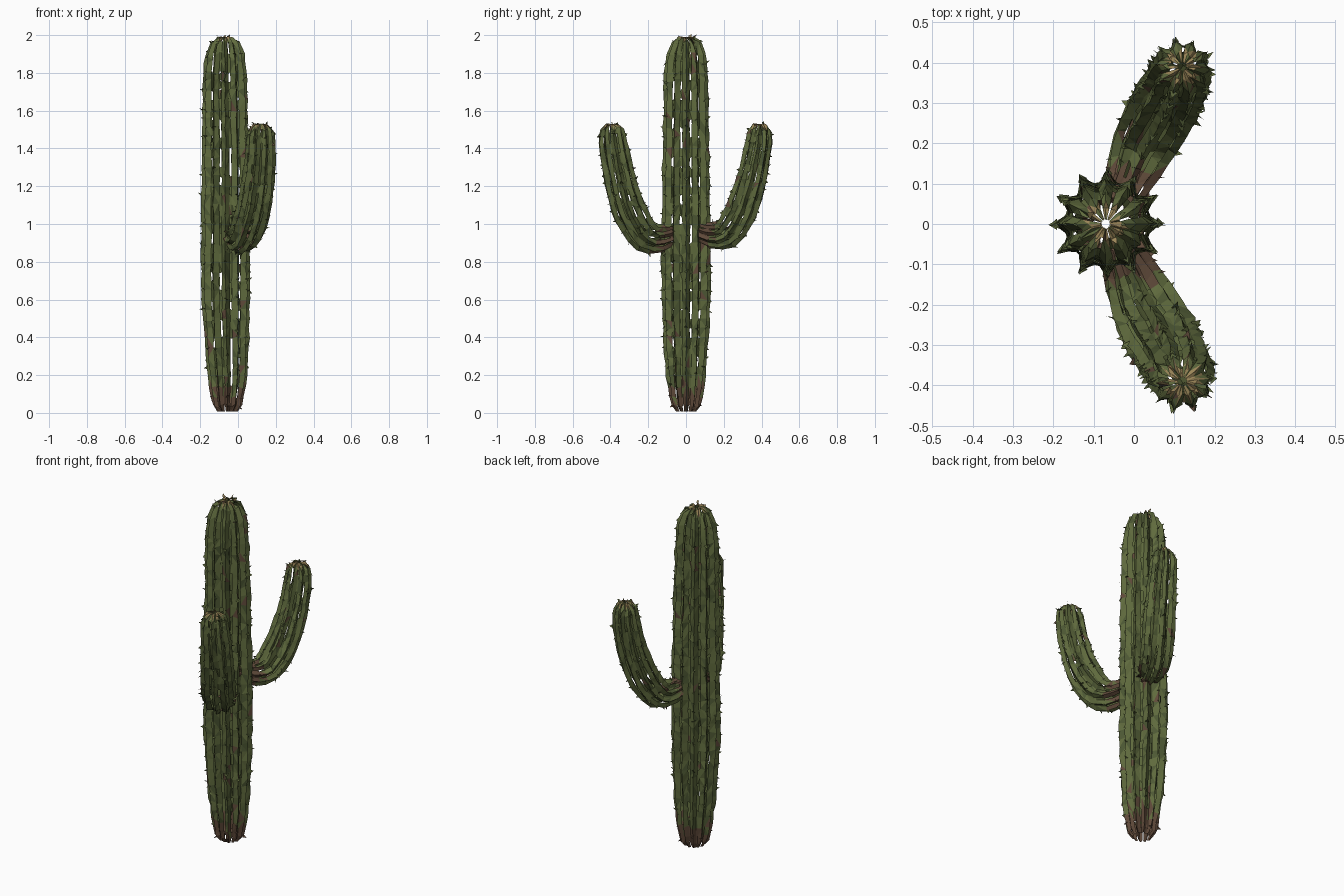
import bpy, bmesh, math, random
from mathutils import Vector

if "Cube" in bpy.data.objects:
    bpy.data.objects.remove(bpy.data.objects["Cube"])

random.seed(7)


def material(name, rgb):
    m = bpy.data.materials.new(name)
    m.diffuse_color = (*rgb, 1)
    m.use_nodes = True
    m.node_tree.nodes["Principled BSDF"].inputs["Base Color"].default_value = m.diffuse_color
    return m


MATS = [material("cactus green", (0.115, 0.145, 0.047)),
        material("dark green", (0.075, 0.098, 0.034)),
        material("woody brown", (0.115, 0.068, 0.042)),
        material("dry tan", (0.33, 0.24, 0.10))]
GREEN, DARK, BROWN, TAN = range(4)


def smooth_path(pts, step):
    """Catmull-Rom through (x, y, z, radius) points at roughly even steps."""
    pts = [Vector(p) for p in pts]
    ext = [2 * pts[0] - pts[1]] + pts + [2 * pts[-1] - pts[-2]]
    out = []
    for a, b, c, d in zip(ext, ext[1:], ext[2:], ext[3:]):
        n = max(1, round((c - b).length / step))
        for i in range(n):
            t = i / n
            out.append(0.5 * (2 * b + (c - a) * t + (2 * a - 5 * b + 4 * c - d) * t * t
                              + (3 * b - a - 3 * c + d) * t ** 3))
    return out + [pts[-1]]


def ribbed_stem(name, pts, ribs, step, is_trunk):
    path = smooth_path(pts, step)
    centers = [Vector(p[:3]) for p in path]
    n = len(path)
    tip = centers[-1]
    bm = bmesh.new()

    def face(verts):
        f = bm.faces.new(verts)
        c = f.calc_center_median()
        roll = random.random()
        f.material_index = DARK if roll < 0.25 else GREEN
        if (c - tip).length < 0.05 and roll < 0.75:
            f.material_index = TAN
        elif is_trunk and c.z < 0.06 + 0.14 * random.random():
            f.material_index = BROWN
        elif not is_trunk and abs(c.y) < 0.11 + 0.05 * random.random():
            f.material_index = BROWN
        elif roll > 0.985:
            f.material_index = BROWN
        return f

    # one ring per path sample: valley edge, ridge, valley edge for each rib
    tangent = (centers[1] - centers[0]).normalized()
    side = tangent.orthogonal().normalized()
    if is_trunk:
        side = Vector((1, 0, 0))
    rings, spikes = [], []
    for i, c in enumerate(centers):
        new = (centers[min(i + 1, n - 1)] - centers[max(i - 1, 0)]).normalized()
        side = tangent.rotation_difference(new) @ side
        tangent = new
        up = tangent.cross(side)
        r = path[i][3]
        ring = []
        for k in range(ribs):
            for off, scale in ((-0.39, 0.80), (0, 1.0), (0.39, 0.80)):
                a = math.tau * (k + off + random.uniform(-0.05, 0.05)) / ribs
                d = side * math.cos(a) + up * math.sin(a)
                rr = r * scale * random.uniform(0.96, 1.03)
                p = c + d * rr + tangent * random.uniform(-0.2, 0.2) * step * (0 < i < n - 1)
                ring.append(bm.verts.new(p))
                if off == 0 and 0 < i < n - 1:
                    spikes.append((p.copy(), d, tangent.copy(), tangent.cross(d)))
        rings.append(ring)

    # ridge walls, with the valleys left partly open
    m = ribs * 3
    for lo, hi in zip(rings, rings[1:]):
        for j in range(m):
            k = (j + 1) % m
            if j % 3 == 2 and random.random() > 0.5:
                continue
            quad = (lo[j], lo[k], hi[k], hi[j])
            if random.random() < 0.5:
                face((quad[0], quad[1], quad[2]))
                face((quad[0], quad[2], quad[3]))
            else:
                face((quad[0], quad[1], quad[3]))
                face((quad[1], quad[2], quad[3]))

    # ragged thorn flakes along the ridges
    for p, d, t, s in spikes:
        if random.random() < 0.6:
            w = random.uniform(0.006, 0.014)
            axis = (t * random.uniform(-1, 1) + s * random.uniform(-1, 1)).normalized()
            end = p + d * random.uniform(0.006, 0.016) + t * random.uniform(-0.015, 0.015)
            base = p - d * 0.006
            face([bm.verts.new(v) for v in (base - axis * w, base + axis * w, end)])

    mesh = bpy.data.meshes.new(name)
    bm.to_mesh(mesh)
    bm.free()
    for mat in MATS:
        mesh.materials.append(mat)
    obj = bpy.data.objects.new(name, mesh)
    bpy.context.collection.objects.link(obj)


# trunk
ribbed_stem("trunk", [
    (-0.055, 0, 0.008, 0.055), (-0.055, 0, 0.04, 0.078), (-0.055, 0, 0.2, 0.105),
    (-0.06, 0, 0.4, 0.12), (-0.065, 0, 0.65, 0.13), (-0.065, 0, 0.95, 0.13),
    (-0.066, 0, 1.3, 0.126), (-0.068, 0, 1.6, 0.121), (-0.07, 0, 1.8, 0.115),
    (-0.07, 0, 1.9, 0.105), (-0.07, 0, 1.96, 0.078), (-0.07, 0, 1.985, 0.045),
    (-0.07, 0, 1.99, 0.012)], 12, 0.05, True)

# arms, curving outward then up on both sides
for label, sgn, lift, thick in (("front_arm", -1, 0.0, 1.0), ("back_arm", 1, 0.015, 0.94)):
    arm = [(-0.03, 0.07, 0.95, 0.055), (0.0, 0.14, 0.925, 0.075), (0.035, 0.22, 0.94, 0.09),
           (0.075, 0.29, 1.05, 0.095), (0.10, 0.335, 1.18, 0.09), (0.115, 0.365, 1.32, 0.084),
           (0.12, 0.385, 1.43, 0.079), (0.12, 0.39, 1.50, 0.066), (0.12, 0.39, 1.525, 0.04),
           (0.12, 0.39, 1.53, 0.012)]
    ribbed_stem(label, [(x, y * sgn, z + lift * (z < 1.2), r * thick) for x, y, z, r in arm],
                10, 0.045, False)
